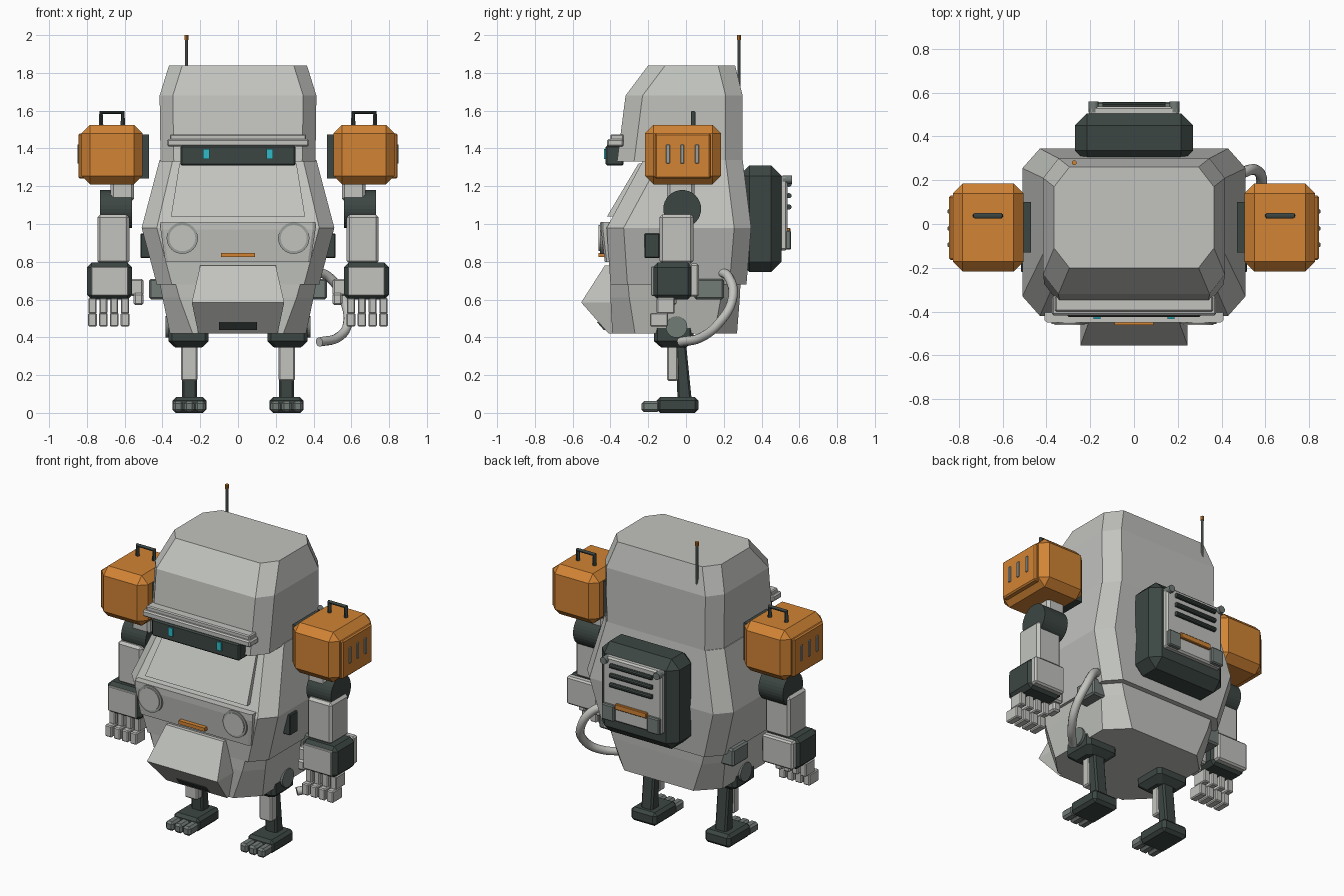
import bpy, bmesh, math
from mathutils import Matrix, Vector

cube = bpy.data.objects.get("Cube")
if cube:
    bpy.data.objects.remove(cube, do_unlink=True)


def material(name, r, g, b):
    m = bpy.data.materials.new(name)
    m.use_nodes = True
    m.diffuse_color = (r, g, b, 1)
    m.node_tree.nodes["Principled BSDF"].inputs["Base Color"].default_value = (r, g, b, 1)
    return m


PALE = material("pale grey", .54, .55, .52)
MID = material("slate grey", .17, .20, .185)
RIM = material("rim grey", .33, .35, .33)
DARK = material("dark green grey", .045, .062, .055)
ORANGE = material("orange", .64, .23, .035)
CYAN = material("cyan glow", .03, .5, .58)


def finish(bm, name, mat):
    bmesh.ops.recalc_face_normals(bm, faces=bm.faces)
    mesh = bpy.data.meshes.new(name)
    bm.to_mesh(mesh)
    bm.free()
    mesh.materials.append(mat)
    ob = bpy.data.objects.new(name, mesh)
    bpy.context.scene.collection.objects.link(ob)
    return ob


def box(name, mat, x, y, z, bevel=0.0):
    """Box from (min, max) ranges with chamfered edges."""
    bm = bmesh.new()
    size = [r[1] - r[0] for r in (x, y, z)]
    mid = [(r[0] + r[1]) / 2 for r in (x, y, z)]
    bmesh.ops.create_cube(bm, size=1, matrix=Matrix.Translation(mid) @ Matrix.Diagonal((*size, 1)))
    if bevel:
        bmesh.ops.bevel(bm, geom=bm.edges[:], offset=bevel, segments=1, affect='EDGES')
    return finish(bm, name, mat)


def rod(name, mat, a, b, r, sides=24):
    """Cylinder between two points."""
    a, b = Vector(a), Vector(b)
    bm = bmesh.new()
    turn = (b - a).to_track_quat('Z', 'Y').to_matrix().to_4x4()
    bmesh.ops.create_cone(bm, cap_ends=True, segments=sides, radius1=r, radius2=r,
                          depth=(b - a).length, matrix=Matrix.Translation((a + b) / 2) @ turn)
    return finish(bm, name, mat)


def loft(name, mat, rings, cx=0):
    """Stack of chamfered rectangles: (z, half width, front y, back y, chamfer x, chamfer y)."""
    bm = bmesh.new()
    loops = []
    for z, h, f, b, c, d in rings:
        pts = [(h, f + d), (h, b - d), (h - c, b), (c - h, b),
               (-h, b - d), (-h, f + d), (c - h, f), (h - c, f)]
        if not c:
            pts = [(h, f), (h, b), (-h, b), (-h, f)]
        loops.append([bm.verts.new((cx + px, py, z)) for px, py in pts])
    n = len(loops[0])
    for lo, hi in zip(loops, loops[1:]):
        for i in range(n):
            bm.faces.new((lo[i], lo[(i + 1) % n], hi[(i + 1) % n], hi[i]))
    bm.faces.new(loops[0])
    bm.faces.new(loops[-1])
    return finish(bm, name, mat)


def tube(name, mat, pts, r, smooth=True):
    """Round tube along a path, turned into a mesh."""
    cu = bpy.data.curves.new(name, 'CURVE')
    cu.dimensions = '3D'
    cu.bevel_depth, cu.bevel_resolution, cu.use_fill_caps = r, 3, True
    sp = cu.splines.new('BEZIER' if smooth else 'POLY')
    store = sp.bezier_points if smooth else sp.points
    store.add(len(pts) - 1)
    for p, co in zip(store, pts):
        if smooth:
            p.co = co
            p.handle_left_type = p.handle_right_type = 'AUTO'
        else:
            p.co = (*co, 1)
    tmp = bpy.data.objects.new(name, cu)
    mesh = bpy.data.meshes.new_from_object(tmp)
    bpy.data.objects.remove(tmp)
    mesh.materials.clear()
    mesh.materials.append(mat)
    ob = bpy.data.objects.new(name, mesh)
    bpy.context.scene.collection.objects.link(ob)
    for p in mesh.polygons:
        p.use_smooth = smooth


# Body shells
loft("head", PALE, [(1.33, .41, -.365, .30, .07, .09), (1.68, .415, -.32, .30, .07, .09),
                    (1.84, .365, -.20, .26, .07, .09)])
loft("torso", PALE, [(.68, .43, -.40, .32, .08, .09), (.98, .51, -.42, .345, .08, .09),
                     (1.34, .415, -.225, .30, .07, .09)])
loft("pelvis", PALE, [(.42, .36, -.39, .27, .12, .12), (.61, .40, -.40, .285, .09, .10),
                      (.72, .42, -.40, .29, .08, .09)])
jaw = loft("jaw", PALE, [(.42, .21, -.41, -.36, 0, 0), (.585, .245, -.555, -.36, 0, 0),
                         (.78, .20, -.43, -.36, 0, 0)])
loft("jaw_slot", DARK, [(.44, .10, -.436, -.425, 0, 0), (.48, .10, -.471, -.46, 0, 0)])

# Face and chest fittings
box("visor", DARK, (-.305, .305), (-.425, -.33), (1.31, 1.415), .008)
box("brow_bar", PALE, (-.375, .375), (-.418, -.33), (1.41, 1.45), .008)
box("brow_ridge", PALE, (-.36, .36), (-.40, -.33), (1.44, 1.475), .006)
loft("chest_panel", PALE, [(1.04, .355, -.418, -.36, 0, 0), (1.32, .31, -.252, -.20, 0, 0)])
loft("bumper", PALE, [(.80, .385, -.43, -.38, .015, .01), (.97, .41, -.45, -.38, .015, .01),
                      (1.01, .41, -.45, -.38, .015, .01)])
box("bumper_strip", ORANGE, (-.09, .09), (-.462, -.42), (.825, .847))

for s, side in ((1, "left"), (-1, "right")):
    def span(a, b):
        return tuple(sorted((s * a, s * b)))

    def part(name, mat, x, y, z, bevel=0.0):
        box(f"{side}_{name}", mat, span(*x), y, z, bevel)

    def bar(name, mat, a, b, r, sides=24):
        rod(f"{side}_{name}", mat, (s * a[0], *a[1:]), (s * b[0], *b[1:]), r, sides)

    # Eyes, lamps and side fittings
    part("eye", CYAN, (.152, .185), (-.433, -.42), (1.345, 1.397))
    bar("lamp_rim", RIM, (.295, -.40, .925), (.295, -.456, .925), .083, 32)
    bar("lamp_lens", PALE, (.295, -.40, .925), (.295, -.462, .925), .069, 32)
    part("side_vent", DARK, (.42, .517), (-.22, -.14), (.82, .95), .005)
    part("hip_plate", MID, (.36, .47), (.045, .20), (.60, .71), .01)

    # Shoulder pod
    part("shoulder", ORANGE, (.505, .828), (-.217, .185), (1.21, 1.525), .045)
    part("shoulder_plate", ORANGE, (.80, .845), (-.165, .13), (1.24, 1.48), .008)
    for y in (-.095, -.02, .058):
        part("shoulder_slot", RIM, (.83, .851), (y - .01, y + .01), (1.32, 1.42), .003)
    part("shoulder_joint", DARK, (.47, .53), (-.13, .10), (1.24, 1.475))
    path = [(.725, 1.51), (.725, 1.59), (.61, 1.59), (.61, 1.51)]
    tube(f"{side}_handle", DARK, [(s * x, .038, z) for x, z in path], .0125, False)

    # Arm
    part("upper_arm", PALE, (.55, .675), (-.10, .045), (1.12, 1.24), .015)
    bar("elbow", DARK, (.56, -.02, 1.08), (.73, -.02, 1.08), .10, 32)
    part("forearm", PALE, (.575, .745), (-.14, .04), (.79, 1.05), .015)
    part("wrist", DARK, (.56, .80), (-.175, .035), (.60, .795), .025)
    part("wrist_front_plate", PALE, (.582, .778), (-.184, -.165), (.62, .775), .004)
    part("wrist_back_plate", PALE, (.572, .788), (.02, .068), (.615, .79), .01)
    for i in range(4):
        x = .598 + i * .0575
        part("finger_base", PALE, (x - .021, x + .021), (-.155, -.06), (.525, .61), .006)
        part("finger_tip", PALE, (x - .023, x + .023), (-.19, -.095), (.457, .53), .006)
    part("thumb_base", PALE, (.50, .57), (-.12, -.03), (.62, .71), .01)
    part("thumb_tip", PALE, (.50, .553), (-.13, -.05), (.57, .635), .01)

    # Leg
    loft(f"{side}_hip", DARK, [(.345, .07, -.13, .0, .02, .02), (.38, .107, -.17, .04, .02, .02),
                               (.45, .107, -.17, .04, .02, .02)], s * .262)
    bar("hip_pivot", MID, (.30, -.05, .455), (.385, -.05, .455), .057)
    part("piston", PALE, (.215, .302), (-.10, -.042), (.17, .37), .008)
    loft(f"{side}_shin", DARK, [(.07, .04, -.045, .03, .01, .01), (.37, .04, -.055, .0, .01, .01)],
         s * .257)
    part("foot", DARK, (.168, .347), (-.155, .065), (0, .083), .018)
    for i in range(3):
        x = .199 + i * .059
        part("toe", MID, (x - .027, x + .027), (-.235, -.14), (.005, .062), .012)

    # Backpack fittings
    bar("pack_knob", MID, (.185, .51, 1.235), (.185, .56, 1.235), .022, 16)
    part("pack_clamp", MID, (.115, .20), (.52, .557), (.865, .965), .006)

# Backpack
box("backpack", DARK, (-.27, .27), (.28, .505), (.745, 1.31), .055)
box("pack_panel", PALE, (-.205, .205), (.49, .537), (.86, 1.255), .01)
for z in (1.21, 1.15, 1.09):
    rod("pack_vent", DARK, (-.145, .545, z), (.145, .545, z), .014, 10)
box("pack_strip", ORANGE, (-.11, .11), (.52, .552), (.945, .98), .004)

# Antenna and hose
rod("antenna", MID, (-.273, .28, 1.72), (-.273, .28, 1.98), .008, 10)
rod("antenna_tip", ORANGE, (-.273, .28, 1.975), (-.273, .28, 2.0), .011, 10)
tube("hose", PALE, [(.40, .17, .75), (.48, .225, .72), (.56, .245, .60), (.58, .17, .47),
                    (.53, .08, .40), (.43, -.03, .375)], .025)
